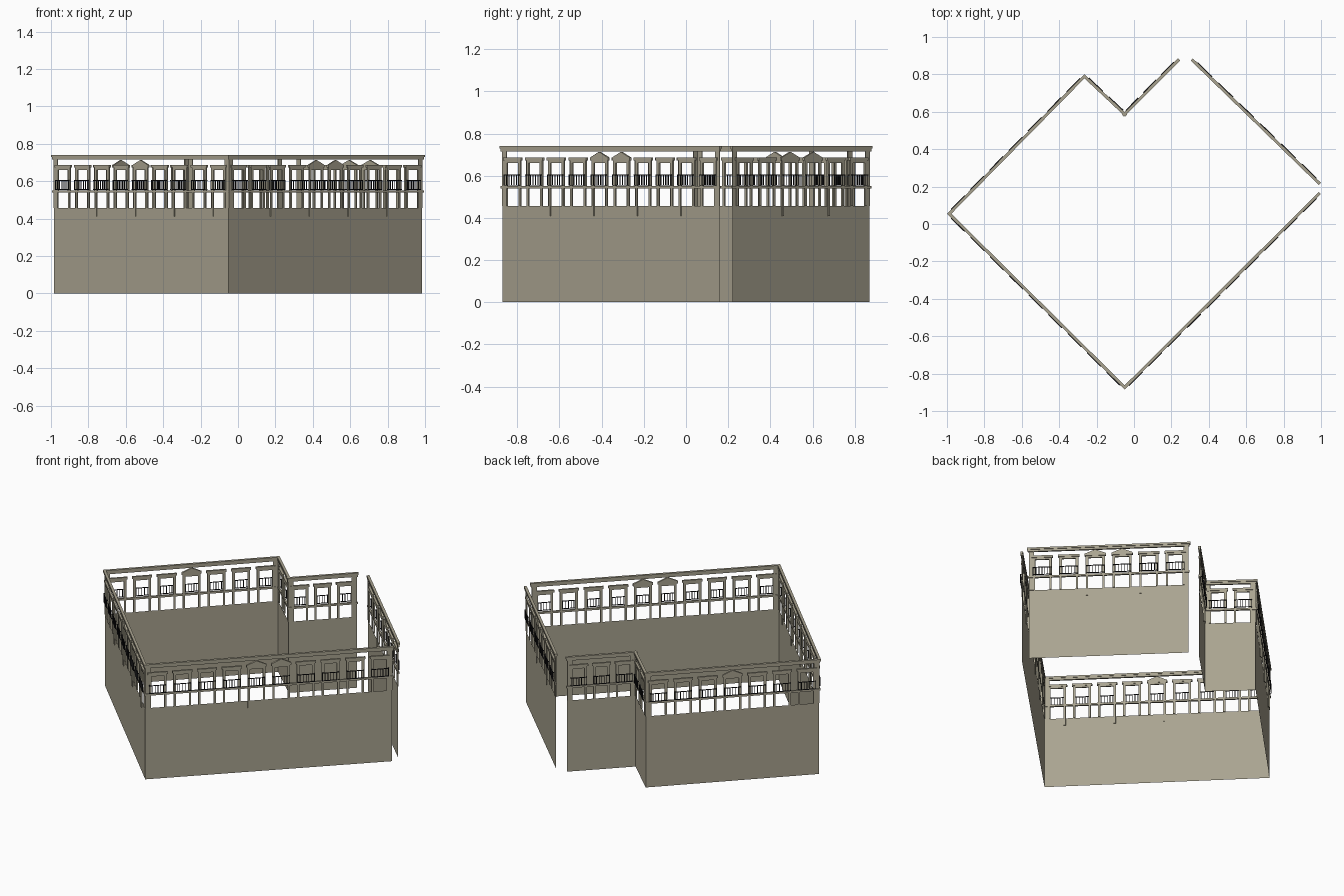
import bpy, bmesh
from mathutils import Vector

if "Cube" in bpy.data.objects:
    bpy.data.objects.remove(bpy.data.objects["Cube"], do_unlink=True)


def material(name, rgb):
    m = bpy.data.materials.new(name)
    m.use_nodes = True
    m.diffuse_color = (*rgb, 1)
    m.node_tree.nodes["Principled BSDF"].inputs["Base Color"].default_value = (*rgb, 1)
    return m


STONE = material("warm grey stone", (0.40, 0.37, 0.28))
IRON = material("black iron", (0.01, 0.01, 0.012))

WALL_TOP, LEDGE, LINTEL, CORNICE = 0.457, 0.545, 0.672, 0.715


class Part:
    """Mesh built in a wall's frame: s along it, o outward from it, z up."""

    def __init__(self, name, mat, start, end):
        self.name, self.mat, self.start = name, mat, start
        self.along = (end - start).normalized()
        self.out = Vector((self.along.y, -self.along.x, 0))
        self.bm = bmesh.new()

    def vert(self, s, o, z):
        return self.bm.verts.new(self.start + self.along * s + self.out * o + Vector((0, 0, z)))

    def prism(self, outline, o0, o1):
        """Extrude an (s, z) outline outward from o0 to o1."""
        back = [self.vert(s, o0, z) for s, z in outline]
        front = [self.vert(s, o1, z) for s, z in outline]
        self.bm.faces.new(back)
        self.bm.faces.new(front)
        for i in range(len(outline)):
            j = (i + 1) % len(outline)
            self.bm.faces.new((back[i], back[j], front[j], front[i]))

    def box(self, s0, s1, o0, o1, z0, z1):
        self.prism([(s0, z0), (s1, z0), (s1, z1), (s0, z1)], o0, o1)

    def finish(self):
        bmesh.ops.recalc_face_normals(self.bm, faces=self.bm.faces)
        mesh = bpy.data.meshes.new(self.name)
        self.bm.to_mesh(mesh)
        self.bm.free()
        mesh.materials.append(self.mat)
        bpy.context.collection.objects.link(bpy.data.objects.new(self.name, mesh))


def build_wall(label, start, end, count, pediments):
    start, end = Vector((*start, 0)), Vector((*end, 0))
    length = (end - start).length
    pitch = length / count
    half = pitch * 0.31

    def part(name, mat=STONE):
        return Part(label + "_" + name, mat, start, end)

    # Solid lower wall, a single sheet
    p = part("lower_wall")
    p.bm.faces.new([p.vert(s, 0, z) for s, z in
                    ((0, 0), (length, 0), (length, WALL_TOP), (0, WALL_TOP))])
    bm_mesh = bpy.data.meshes.new(p.name)
    p.bm.to_mesh(bm_mesh)
    p.bm.free()
    bm_mesh.materials.append(STONE)
    bpy.context.collection.objects.link(bpy.data.objects.new(p.name, bm_mesh))

    # Stepped cornice and sill ledge
    p = part("cornice")
    p.box(-0.006, length + 0.006, -0.004, 0.006, CORNICE, 0.728)
    p.box(-0.01, length + 0.01, -0.006, 0.01, 0.728, 0.74)
    p.finish()
    p = part("ledge")
    p.box(-0.006, length + 0.006, -0.004, 0.007, LEDGE - 0.006, LEDGE + 0.006)
    p.finish()

    # End piers
    p = part("end_piers")
    for s in (0, length - 0.03):
        p.box(s, s + 0.03, -0.002, 0.002, WALL_TOP, CORNICE)
    p.finish()

    # Window surrounds, with gables over the middle windows
    p = part("window_frames")
    for i in range(count):
        c = (i + 0.5) * pitch
        for side in (-1, 1):
            s = c + side * half
            p.box(s - 0.008, s + 0.008, -0.003, 0.005, LEDGE, LINTEL)
            # Lower jambs, some running down over the wall
            long_jamb = side < 0 and i % 2 == 0 and i > 0
            p.box(s - 0.006, s + 0.006, -0.003, 0.005,
                  0.41 if long_jamb else WALL_TOP, LEDGE)
        p.box(c - half - 0.008, c + half + 0.008, -0.003, 0.005, LINTEL - 0.012, LINTEL)
        p.box(c - half - 0.014, c + half + 0.014, -0.004, 0.008, LINTEL, LINTEL + 0.014)
        if i in pediments:
            w, z = half + 0.014, LINTEL + 0.014
            p.prism([(c - w, z), (c + w, z), (c, z + 0.027)], -0.004, 0.008)
    p.finish()

    # Iron balcony railings
    p = part("railings", IRON)
    bars = 7
    for i in range(count):
        c = (i + 0.5) * pitch
        w = half + 0.004
        for z in (LEDGE + 0.008, 0.602):
            p.box(c - w, c + w, 0.010, 0.014, z, z + 0.004)
            for side in (-1, 1):
                p.box(c + side * w - 0.002, c + side * w + 0.002, 0, 0.014, z, z + 0.004)
        for k in range(bars):
            s = c - w + 2 * w * k / (bars - 1)
            p.box(s - 0.0016, s + 0.0016, 0.0105, 0.0135, LEDGE + 0.008, 0.604)
    p.finish()


# Courtyard outline, counterclockwise, with openings at the east and north
west, south, east = (-0.985, 0.055), (-0.05, -0.871), (0.985, 0.16)
notch, north = (-0.05, 0.585), (-0.265, 0.787)
build_wall("front_right", west, south, 9, (4,))
build_wall("front_left", south, east, 10, (4, 5))
build_wall("back_left", (0.985, 0.22), (0.315, 0.871), 6, (2, 3))
build_wall("notch_long", (0.235, 0.871), notch, 3, ())
build_wall("notch_short", notch, north, 2, ())
build_wall("back_right", north, west, 7, (3,))
